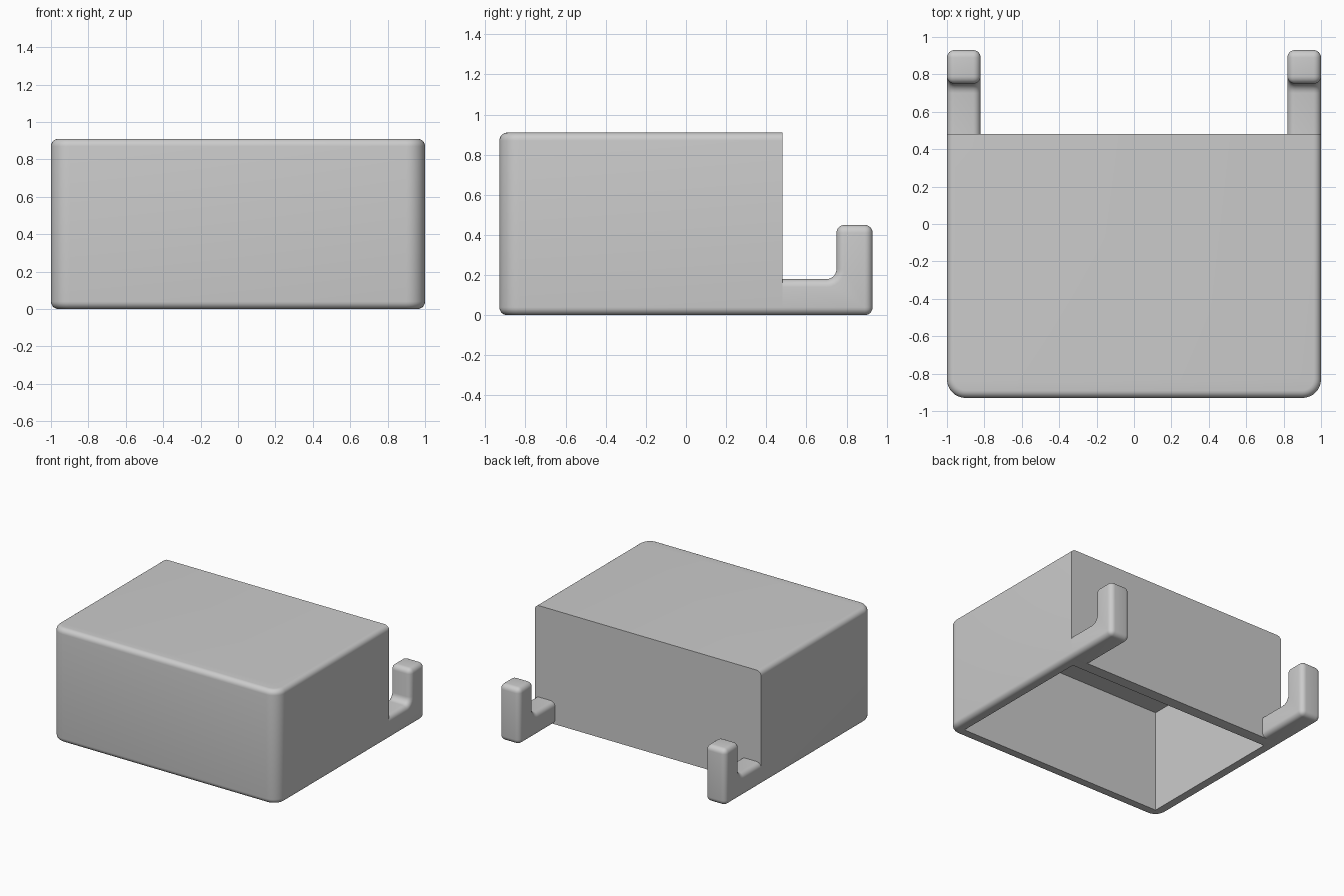
import bpy, bmesh
from math import radians

if "Cube" in bpy.data.objects:
    bpy.data.objects.remove(bpy.data.objects["Cube"], do_unlink=True)

FRONT, BACK, TAIL = -0.93, 0.48, 0.93
HEIGHT, WALL, ROUND = 0.91, 0.09, 0.04

grey = bpy.data.materials.new("plain_grey")
grey.use_nodes = True
colour = (0.6, 0.6, 0.6, 1)
grey.diffuse_color = colour
grey.node_tree.nodes["Principled BSDF"].inputs["Base Color"].default_value = colour


def prism(outline, x0, x1):
    """Extrude a (y, z) outline along x."""
    bm = bmesh.new()
    face = bm.faces.new([bm.verts.new((x0, y, z)) for y, z in outline])
    new = bmesh.ops.extrude_face_region(bm, geom=[face])["geom"]
    verts = [v for v in new if isinstance(v, bmesh.types.BMVert)]
    bmesh.ops.translate(bm, verts=verts, vec=(x1 - x0, 0, 0))
    bmesh.ops.recalc_face_normals(bm, faces=bm.faces)
    return bm


def round_edges(bm, test, radius, segments=6):
    edges = [e for e in bm.edges if test(e)]
    bmesh.ops.bevel(bm, geom=edges, offset=radius, segments=segments, profile=0.5,
                    affect="EDGES", clamp_overlap=True)


def on_plane(edge, axis, value):
    return all(abs(v.co[axis] - value) < 1e-4 for v in edge.verts)


def add(name, bm):
    mesh = bpy.data.meshes.new(name)
    bm.to_mesh(mesh)
    bm.free()
    mesh.materials.append(grey)
    obj = bpy.data.objects.new(name, mesh)
    bpy.context.collection.objects.link(obj)
    return obj


def select(obj):
    bpy.ops.object.select_all(action="DESELECT")
    obj.select_set(True)
    bpy.context.view_layer.objects.active = obj


def block(y0, y1, z0, z1, half):
    return prism([(y0, z0), (y1, z0), (y1, z1), (y0, z1)], -half, half)


# Box: rounded front corners and rims, sharp flat back
bm = block(FRONT, BACK, 0, HEIGHT, 1)
round_edges(bm, lambda e: on_plane(e, 1, FRONT) and abs(e.verts[0].co.z - e.verts[1].co.z) > 0.5, 0.1, 8)
round_edges(bm, lambda e: (on_plane(e, 2, 0) or on_plane(e, 2, HEIGHT)) and not on_plane(e, 1, BACK), ROUND)
box = add("box_shell", bm)

# Hollow inside, open underneath
cutter = add("cavity_cutter", block(FRONT + WALL, BACK - WALL, -0.2, HEIGHT - WALL, 1 - WALL))
cutter.hide_render = True
cut = box.modifiers.new("cavity", "BOOLEAN")
cut.operation, cut.solver, cut.object = "DIFFERENCE", "EXACT", cutter
select(box)
bpy.ops.object.modifier_apply(modifier=cut.name)
bpy.data.objects.remove(cutter, do_unlink=True)
bpy.ops.object.shade_smooth_by_angle(angle=radians(35))

# Two upturned hooks behind the box
ARM, TIP, WIDTH = 0.18, 0.45, 0.18
outline = [(BACK, 0), (TAIL, 0), (TAIL, TIP), (TAIL - ARM, TIP), (TAIL - ARM, ARM), (BACK, ARM)]
for name, x0 in (("left_hook", 1 - WIDTH), ("right_hook", -1)):
    bm = prism(outline, x0, x0 + WIDTH)
    # Fillet the inner bend, then soften every outer edge
    round_edges(bm, lambda e: on_plane(e, 1, TAIL - ARM) and on_plane(e, 2, ARM), 0.05)
    round_edges(bm, lambda e: not on_plane(e, 1, BACK) and e.calc_face_angle(0) > 0.5, ROUND)
    ends = [f for f in bm.faces if all(abs(v.co.y - BACK) < 1e-4 for v in f.verts)]
    bmesh.ops.delete(bm, geom=ends, context="FACES")
    hook = add(name, bm)
    select(hook)
    bpy.ops.object.shade_smooth_by_angle(angle=radians(35))
